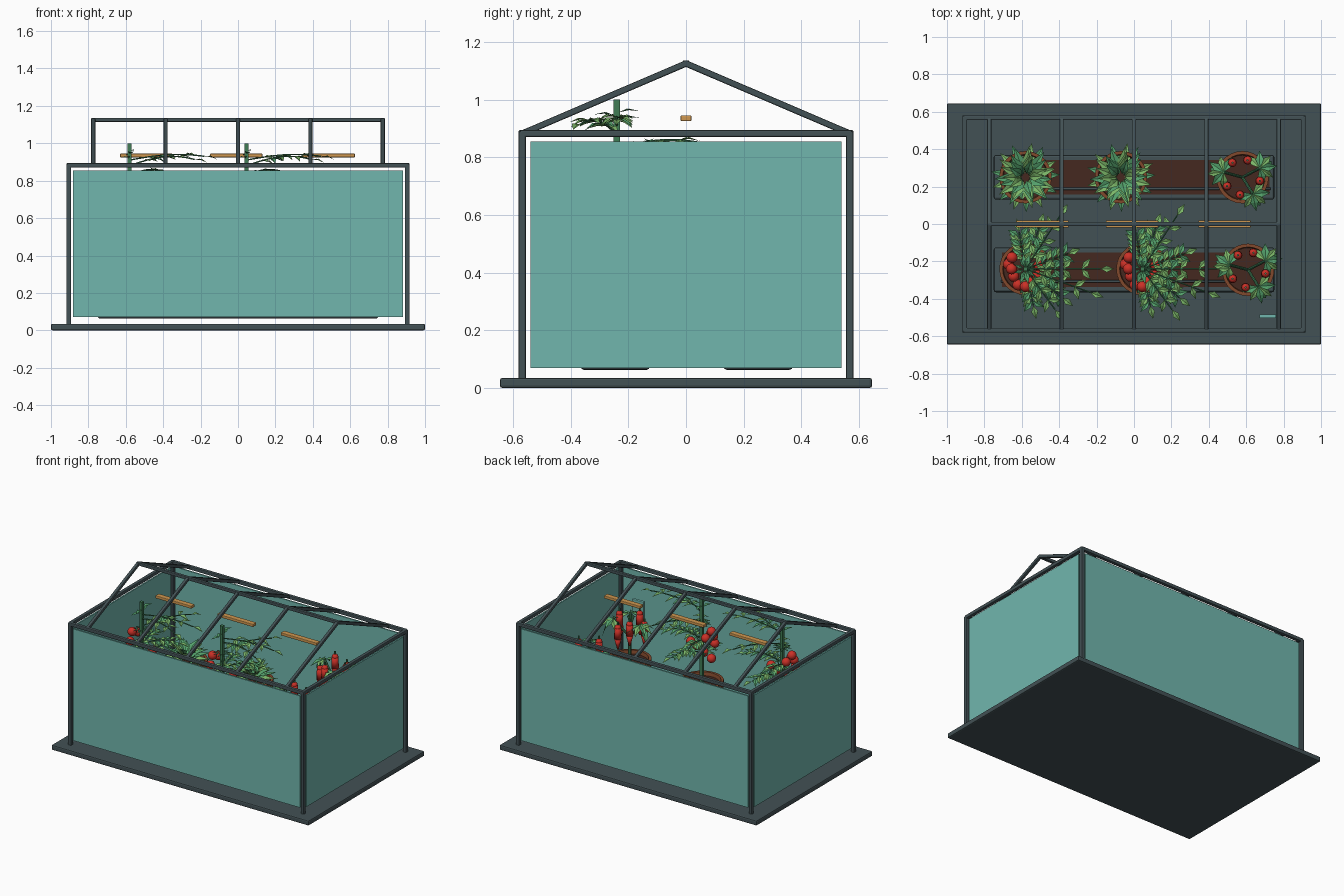
import bpy, bmesh, math, random
from mathutils import Vector, Matrix

random.seed(4)
if "Cube" in bpy.data.objects:
    bpy.data.objects.remove(bpy.data.objects["Cube"])


def material(name, r, g, b):
    m = bpy.data.materials.new(name)
    m.use_nodes = True
    m.diffuse_color = (r, g, b, 1)
    m.node_tree.nodes["Principled BSDF"].inputs["Base Color"].default_value = (r, g, b, 1)
    return m


SLATE = material("slate metal", .055, .082, .09)
GLASS = material("teal glass", .165, .47, .42)
SOIL = material("soil", .06, .022, .014)
CLAY = material("terracotta", .22, .065, .025)
WOOD = material("warm wood", .62, .31, .08)
STEM = material("stem green", .05, .2, .09)
LEAF = material("leaf green", .09, .36, .15)
PALE = material("pale leaf green", .2, .47, .14)
RED = material("ripe red", .6, .03, .02)


def finish(name, bm, mats, smooth=False):
    me = bpy.data.meshes.new(name)
    bm.to_mesh(me)
    bm.free()
    for m in mats:
        me.materials.append(m)
    ob = bpy.data.objects.new(name, me)
    bpy.context.collection.objects.link(ob)
    if smooth:
        me.shade_smooth()
    return ob


def bevel(ob, width):
    mod = ob.modifiers.new("bevel", "BEVEL")
    mod.width = width
    mod.segments = 2


def box(name, center, size, mat, edge=0):
    bm = bmesh.new()
    bmesh.ops.create_cube(bm, size=1, matrix=Matrix.Translation(center) @ Matrix.Diagonal((*size, 1)))
    ob = finish(name, bm, [mat])
    if edge:
        bevel(ob, edge)
    return ob


def add_rod(bm, a, b, radius, sides=8, tip=None, index=0):
    a, b = Vector(a), Vector(b)
    d = b - a
    mat = Matrix.Translation((a + b) / 2) @ d.to_track_quat("Z", "Y").to_matrix().to_4x4()
    new = bmesh.ops.create_cone(bm, cap_ends=True, segments=sides, radius1=radius,
                                radius2=radius if tip is None else tip, depth=d.length, matrix=mat)
    for f in {f for v in new["verts"] for f in v.link_faces}:
        f.material_index = index


def beam(name, a, b, size=.025):
    # Square bar with rounded edges between two points
    a, b = Vector(a), Vector(b)
    d = b - a
    ob = box(name, (0, 0, 0), (size, size, d.length + size * .6), SLATE, size * .22)
    ob.matrix_world = Matrix.Translation((a + b) / 2) @ d.to_track_quat("Z", "Y").to_matrix().to_4x4()
    return ob


def add_leaf(bm, base, direction, length, width, index=0, droop=.15):
    # Folded pointed blade with a centre crease
    base, d = Vector(base), Vector(direction).normalized()
    side = d.cross(Vector((0, 0, 1)))
    side = side.normalized() if side.length > .01 else Vector((1, 0, 0))
    up = side.cross(d)
    v = [bm.verts.new(p) for p in (
        base,
        base + d * length * .45 + side * width / 2 + up * width * .2,
        base + d * length - up * length * droop,
        base + d * length * .45 - side * width / 2 + up * width * .2,
        base + d * length * .5)]
    for f in ((v[0], v[4], v[1]), (v[1], v[4], v[2]), (v[0], v[3], v[4]), (v[3], v[2], v[4])):
        bm.faces.new(f).material_index = index


def polar(center, angle, radius, z):
    a = math.radians(angle)
    return Vector((center[0] + math.cos(a) * radius, center[1] + math.sin(a) * radius, z))


# Base slab and frame
box("base_slab", (0, 0, .0175), (2, 1.29, .035), SLATE, .008)
PX, PY, EAVE = .905, .568, .882
for sx in (-1, 1):
    for sy in (-1, 1):
        beam("corner_post", (sx * PX, sy * PY, .03), (sx * PX, sy * PY, EAVE))
    beam("end_rail", (sx * PX, -PY, EAVE), (sx * PX, PY, EAVE))
    box("end_panel", (sx * PX, 0, .4625), (.01, 1.08, .785), GLASS)
for sy in (-1, 1):
    beam("eave_rail", (-PX, sy * PY, EAVE), (PX, sy * PY, EAVE))
    box("long_panel", (0, sy * PY, .4625), (1.765, .01, .785), GLASS)
    for i in range(-2, 3):
        beam("rafter", (i * .387, sy * PY, EAVE), (i * .387, 0, 1.125), .022)
beam("ridge", (-.774, 0, 1.125), (.774, 0, 1.125), .022)

# Hanging wooden bars and the wall plaque
for x in (-.49, -.01, .485):
    box("wooden_bar", (x, 0, .935), (.28, .038, .02), WOOD, .004)
box("wall_plaque", (.715, -.493, .635), (.09, .02, .12), GLASS, .004)

# Planting troughs with soil and irrigation pipe
for y in (-.245, .25):
    box("trough", (0, y, .135), (1.5, .24, .145), SLATE, .012)
    box("trough_soil", (.01, y, .206), (1.43, .185, .016), SOIL)
    bm = bmesh.new()
    add_rod(bm, (-.71, y - .062, .225), (.73, y - .062, .225), .007)
    finish("irrigation_pipe", bm, [SLATE], True)


def pot(center):
    profile = ((0, .2), (.095, .2), (.12, .365), (.14, .365), (.14, .41), (.122, .41), (.118, .385), (0, .385))
    bm = bmesh.new()
    n = 28
    rings = [[bm.verts.new(polar(center, 360 * i / n, max(r, .0005), z)) for i in range(n)] for r, z in profile]
    for k in range(len(rings) - 1):
        for i in range(n):
            j = (i + 1) % n
            f = bm.faces.new((rings[k][i], rings[k][j], rings[k + 1][j], rings[k + 1][i]))
            f.material_index = 1 if k == len(rings) - 2 else 0
    finish("pot", bm, [CLAY, SOIL])


def lettuce(center):
    # Rings of blades, steeper towards the heart
    bm = bmesh.new()
    for ring in range(5):
        count = 13 - ring * 2
        for i in range(count):
            ang = 360 * (i + ring * .5) / count + random.uniform(-6, 6)
            d = polar((0, 0), ang, 1, .15 + ring * .3)
            add_leaf(bm, polar(center, ang, .02, .37 + ring * .018), d,
                     .165 - ring * .012, .07 - ring * .005, (i + ring) % 2)
    finish("lettuce", bm, [LEAF, PALE])


def tomato_plant(center):
    box("plant_stake", (*center, .69), (.022, .022, .62), STEM)
    bm = bmesh.new()
    # Fronds: angle, length, start height, rise
    for ang, length, z, rise in ((0, .40, .91, .03), (57, .34, .83, .03), (-20, .37, .88, .05),
                                 (-54, .27, .76, .0), (100, .2, .68, .04), (72, .24, .6, .05),
                                 (-38, .25, .62, .05), (20, .24, .7, .05), (-78, .2, .55, .04)):
        path = [polar(center, ang, length * t / 8, z + rise * math.sin(t / 8 * 2.4)) for t in range(9)]
        for t in range(8):
            add_rod(bm, path[t], path[t + 1], .004, 5)
        sparse = length > .26
        for t in range(2, 8):
            for s in (-1, 1):
                if sparse and t in (5, 7):
                    continue
                d = polar((0, 0), ang + s * 50, 1, random.uniform(-.25, .15))
                add_leaf(bm, path[t], d, .075, .034, 1 + (t + s) % 2)
        add_leaf(bm, path[8], polar((0, 0), ang, 1, -.1), .075, .036, 2)
    # Small collar of dark leaves
    for i in range(9):
        add_leaf(bm, polar(center, i * 40, .01, .8), polar((0, 0), i * 40, 1, .2), .055, .02, 0)
    # Leaves hugging the stake near the top
    for i, ang in enumerate((-110, 100, -80, 75)):
        add_leaf(bm, polar(center, ang, .008, .92 + i * .012), polar((0, 0), ang, 1, .2), .075, .03, 1)
    finish("tomato_foliage", bm, [STEM, LEAF, PALE])
    bm = bmesh.new()
    for i, ang in enumerate((180, 140, 212, 270, 15, 245, 330, 165, 295)):
        p = polar(center, ang, .075 + .02 * (i % 2), .77 - .025 * i)
        bmesh.ops.create_uvsphere(bm, u_segments=14, v_segments=9, radius=.03, matrix=Matrix.Translation(p))
    finish("tomatoes", bm, [RED], True)


def pepper_plant(center):
    bm = bmesh.new()
    fruit = bmesh.new()
    fork = Vector((*center, .56))
    add_rod(bm, (*center, .38), fork, .011)
    for ang in (165, 28, -58):
        tip = polar(center, ang, .105, .68)
        add_rod(bm, fork, tip, .008)
        for i in range(6):
            a = ang + (i - 2.5) * 42
            add_leaf(bm, tip, polar((0, 0), a, 1, -.25 - .15 * (i % 2)), .1, .045, 1 + i % 2)
        add_leaf(bm, tip, polar((0, 0), ang, 1, -1.3), .15, .05, 1)
        # Hanging fruit
        for turn, drop in ((-40, 0), (45, .04)):
            top = polar(center, ang + turn, .095, .69 - drop)
            add_rod(fruit, top - Vector((0, 0, .075)), top, .024, 12, .022)
            add_rod(fruit, top - Vector((0, 0, .15)), top - Vector((0, 0, .075)), .005, 12, .024)
            bmesh.ops.create_uvsphere(fruit, u_segments=12, v_segments=6, radius=.022,
                                      matrix=Matrix.Translation(top))
            add_rod(bm, top + Vector((0, 0, .015)), top + Vector((0, 0, .04)), .006, 6)
    finish("pepper_foliage", bm, [STEM, LEAF, PALE])
    finish("peppers", fruit, [RED], True)


# Potted plants
for spot, plant in (((-.58, -.24), tomato_plant), ((.045, -.24), tomato_plant),
                    ((.61, -.245), pepper_plant), ((.58, .25), pepper_plant),
                    ((-.58, .25), lettuce), ((-.07, .25), lettuce)):
    pot(spot)
    plant(spot)
